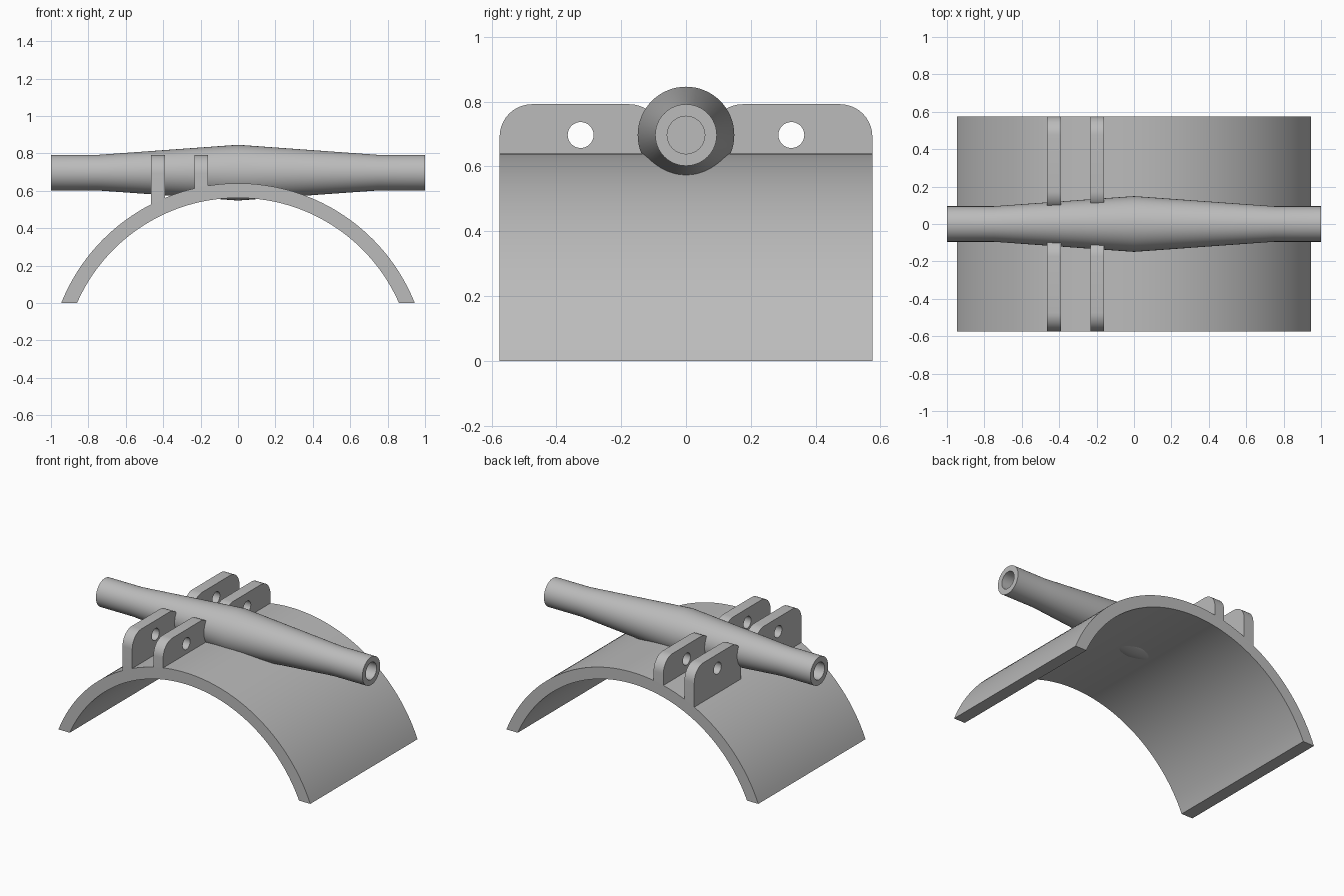
import bpy, bmesh
from math import sin, cos, asin, acos, pi, radians
from mathutils import Matrix, Vector

if "Cube" in bpy.data.objects:
    bpy.data.objects.remove(bpy.data.objects["Cube"], do_unlink=True)

grey = bpy.data.materials.new("plain grey")
grey.use_nodes = True
colour = (0.5, 0.5, 0.5, 1)
grey.diffuse_color = colour
grey.node_tree.nodes["Principled BSDF"].inputs["Base Color"].default_value = colour


def arc(cx, cy, r, start, end, steps):
    """Points on a circular arc, angles in radians."""
    angles = [start + (end - start) * i / steps for i in range(steps + 1)]
    return [(cx + r * cos(a), cy + r * sin(a)) for a in angles]


def finish(obj):
    """Weld, colour and shade a mesh object."""
    bm = bmesh.new()
    bm.from_mesh(obj.data)
    bmesh.ops.remove_doubles(bm, verts=bm.verts, dist=0.0001)
    bmesh.ops.recalc_face_normals(bm, faces=bm.faces)
    bm.to_mesh(obj.data)
    bm.free()
    obj.data.materials.clear()
    obj.data.materials.append(grey)
    bpy.ops.object.select_all(action="DESELECT")
    obj.select_set(True)
    bpy.context.view_layer.objects.active = obj
    bpy.ops.object.shade_smooth_by_angle(angle=radians(30))


def plate(name, outlines, thickness, rotation, location):
    """Extrude closed outlines; inner outlines become holes."""
    curve = bpy.data.curves.new(name, "CURVE")
    curve.dimensions = "2D"
    curve.fill_mode = "BOTH"
    curve.extrude = thickness / 2
    for points in outlines:
        spline = curve.splines.new("POLY")
        spline.points.add(len(points) - 1)
        for point, (x, y) in zip(spline.points, points):
            point.co = (x, y, 0, 1)
        spline.use_cyclic_u = True
    obj = bpy.data.objects.new(name, curve)
    bpy.context.collection.objects.link(obj)
    obj.location, obj.rotation_euler = location, rotation
    bpy.ops.object.select_all(action="DESELECT")
    obj.select_set(True)
    bpy.context.view_layer.objects.active = obj
    bpy.ops.object.convert(target="MESH")
    finish(bpy.context.view_layer.objects.active)


# Arched saddle, cut flat at the ground
outer_r, inner_r, centre_z, half_width = 1.018, 0.94, -0.378, 0.575
a, b = asin(-centre_z / outer_r), asin(-centre_z / inner_r)
saddle = arc(0, centre_z, outer_r, a, pi - a, 72) + arc(0, centre_z, inner_r, pi - b, b, 72)
plate("arched_saddle", [saddle], 2 * half_width, (pi / 2, 0, 0), (0, 0, 0))

# Drilled lugs, in two pairs either side of the tube
axis_z, near, far, top, corner = 0.697, 0.075, half_width, 0.792, 0.1
for place, x, base in (("outer", -0.428, 0.49), ("inner", -0.196, 0.575)):
    for end, side in (("front", -1), ("back", 1)):
        shape = [(near, base), (far, base)]
        shape += arc(far - corner, top - corner, corner, 0, pi / 2, 10)
        shape += arc(near + corner, top - corner, corner, pi / 2, pi, 10)
        hole = arc((near + far) / 2, axis_z, 0.04, 0, 2 * pi, 32)[:-1]
        outlines = [[(side * y, z) for y, z in ring] for ring in (shape, hole)]
        plate(f"{place}_{end}_lug", outlines, 0.073, (pi / 2, 0, pi / 2), (x, 0, 0))

# Tapered cross tube with a blind bore in each end
half = [(0.75, 0), (0.75, 0.058), (1, 0.058), (1, 0.095), (0.75, 0.095)]
profile = half + [(0, 0.149)] + [(-x, r) for x, r in reversed(half)]
bm = bmesh.new()
verts = [bm.verts.new((x, 0, r)) for x, r in profile]
edges = [bm.edges.new(pair) for pair in zip(verts, verts[1:])]
bmesh.ops.spin(bm, geom=verts + edges, cent=(0, 0, 0), axis=(1, 0, 0),
               angle=2 * pi, steps=64, use_merge=True)
mesh = bpy.data.meshes.new("cross_tube")
bm.to_mesh(mesh)
bm.free()
tube = bpy.data.objects.new("cross_tube", mesh)
bpy.context.collection.objects.link(tube)
tube.location.z = axis_z
finish(tube)
